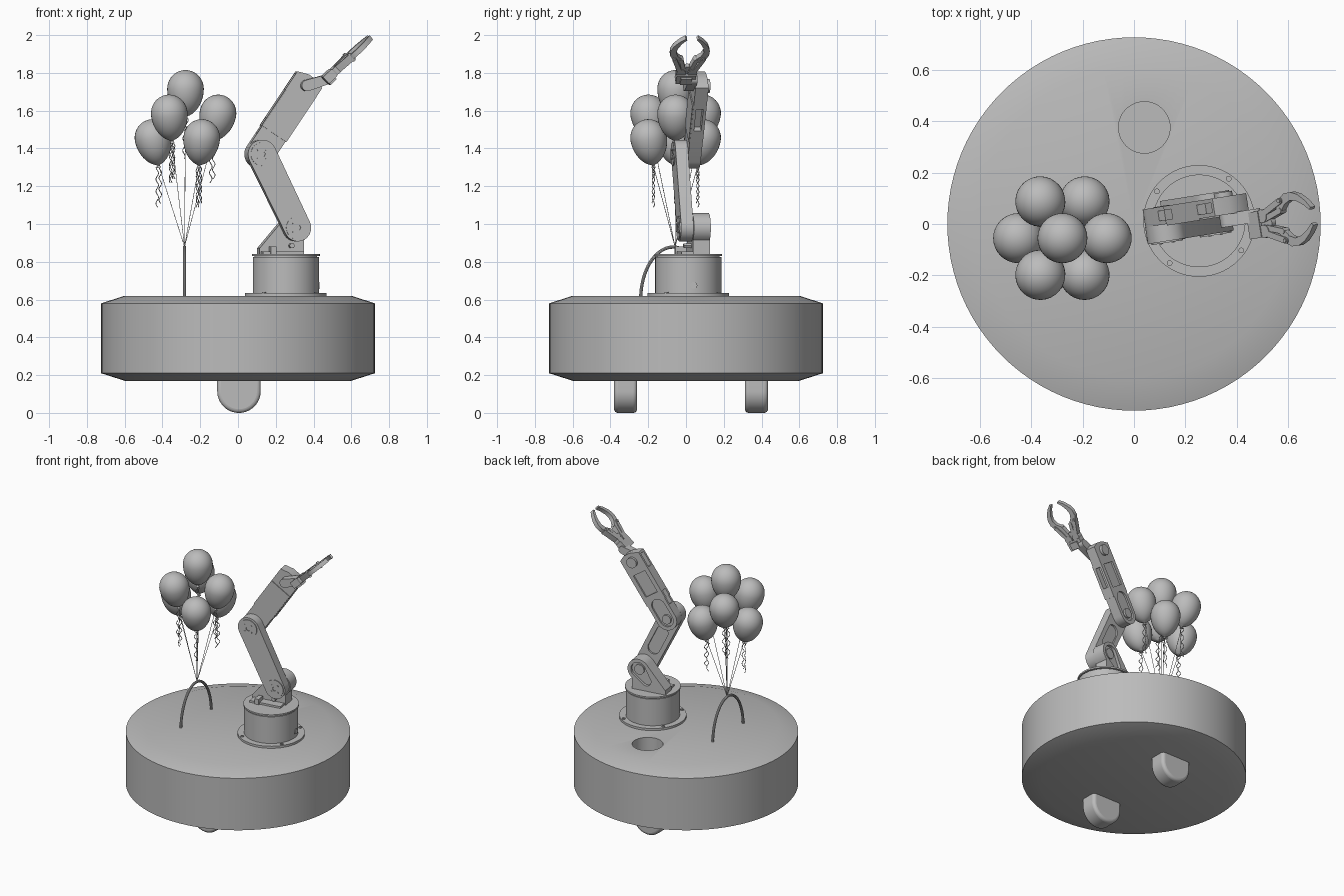
import bpy, bmesh, math
from math import sin, cos, pi, radians
from mathutils import Matrix, Vector

cube = bpy.data.objects.get("Cube")
if cube:
    bpy.data.objects.remove(cube)

grey = bpy.data.materials.new("plain_grey")
grey.use_nodes = True
grey.diffuse_color = (0.5, 0.5, 0.5, 1)
grey.node_tree.nodes["Principled BSDF"].inputs["Base Color"].default_value = (0.5, 0.5, 0.5, 1)

T = Matrix.Translation


def R(deg, axis):
    return Matrix.Rotation(radians(deg), 4, axis)


def smooth(ob):
    bpy.ops.object.select_all(action="DESELECT")
    ob.select_set(True)
    bpy.context.view_layer.objects.active = ob
    bpy.ops.object.shade_smooth_by_angle(angle=radians(35))


def finish(name, bm, mat):
    bmesh.ops.recalc_face_normals(bm, faces=bm.faces)
    bm.transform(mat)
    me = bpy.data.meshes.new(name)
    bm.to_mesh(me)
    bm.free()
    me.materials.append(grey)
    ob = bpy.data.objects.new(name, me)
    bpy.context.collection.objects.link(ob)
    smooth(ob)
    return ob


def prism(name, pts, z0, z1, mat=Matrix()):
    """Extrude a flat outline from z0 to z1."""
    bm = bmesh.new()
    lo = [bm.verts.new((x, y, z0)) for x, y in pts]
    hi = [bm.verts.new((x, y, z1)) for x, y in pts]
    bm.faces.new(lo)
    bm.faces.new(hi)
    for i in range(len(pts)):
        j = (i + 1) % len(pts)
        bm.faces.new((lo[i], lo[j], hi[j], hi[i]))
    return finish(name, bm, mat)


def revolve(name, profile, mat=Matrix(), seg=32):
    """Turn a profile of (radius, height) around z."""
    bm = bmesh.new()
    vs = [bm.verts.new((r, 0, z)) for r, z in profile]
    es = [bm.edges.new(p) for p in zip(vs, vs[1:])]
    bmesh.ops.spin(bm, geom=vs + es, cent=(0, 0, 0), axis=(0, 0, 1),
                   angle=2 * pi, steps=seg, use_merge=True)
    bmesh.ops.remove_doubles(bm, verts=bm.verts, dist=1e-5)
    return finish(name, bm, mat)


def arc(c, r, a0, a1, n=20):
    return [(c[0] + r * cos(radians(a0 + (a1 - a0) * i / n)),
             c[1] + r * sin(radians(a0 + (a1 - a0) * i / n))) for i in range(n + 1)]


def circle(c, r, n=32):
    return arc(c, r, 0, 360, n)[:-1]


def rect(x0, x1, y0, y1):
    return [(x0, y0), (x1, y0), (x1, y1), (x0, y1)]


def capsule(p, q, r, r2=None):
    a = math.degrees(math.atan2(q[1] - p[1], q[0] - p[0]))
    return arc(p, r, a + 90, a + 270) + arc(q, r2 or r, a - 90, a + 90)


def cut(ob, *cutters):
    for c in cutters:
        m = ob.modifiers.new("cut", "BOOLEAN")
        m.object, m.operation, m.solver = c, "DIFFERENCE", "EXACT"
        bpy.context.view_layer.objects.active = ob
        bpy.ops.object.modifier_apply(modifier=m.name)
        bpy.data.objects.remove(c)
    smooth(ob)


def tube(name, pts, radius, res=1):
    cu = bpy.data.curves.new(name, "CURVE")
    cu.dimensions = "3D"
    cu.bevel_depth, cu.bevel_resolution, cu.use_fill_caps = radius, res, True
    sp = cu.splines.new("POLY")
    sp.points.add(len(pts) - 1)
    for p, co in zip(sp.points, pts):
        p.co = (*co, 1)
    tmp = bpy.data.objects.new("tmp", cu)
    bpy.context.collection.objects.link(tmp)
    bpy.context.view_layer.update()
    me = bpy.data.meshes.new_from_object(tmp.evaluated_get(bpy.context.evaluated_depsgraph_get()))
    bpy.data.objects.remove(tmp)
    me.materials.clear()
    me.materials.append(grey)
    ob = bpy.data.objects.new(name, me)
    bpy.context.collection.objects.link(ob)
    smooth(ob)


# Round body with a pocket in its top
body = revolve("body", [(0, 0.17), (0.6, 0.17), (0.725, 0.21), (0.725, 0.58), (0.6, 0.62), (0, 0.62)], seg=96)
cut(body, prism("pocket", circle((0.04, 0.375), 0.1, 48), 0.46, 0.7))

# Two wheels with rounded rims
for name, y in (("front_wheel", -0.32), ("back_wheel", 0.373)):
    pts = [(-0.115, 0.21)] + arc((0, 0.115), 0.115, 180, 360, 32) + [(0.115, 0.21)]
    w = prism(name, pts, -0.061, 0.061, T((0.005, y, 0)) @ R(90, "X"))
    m = w.modifiers.new("round", "BEVEL")
    m.width, m.segments, m.angle_limit = 0.02, 4, radians(60)

# Arm turntable
BASE = T((0.253, 0.012, 0)) @ R(9, "Z")
revolve("base_flange", [(0, 0.615), (0.217, 0.615), (0.217, 0.635), (0, 0.635)], BASE, 64)
revolve("base_drum", [(0, 0.63), (0.175, 0.63), (0.175, 0.825), (0.165, 0.825), (0.165, 0.831),
                      (0.18, 0.831), (0.18, 0.842), (0, 0.842)], BASE, 64)
for k in range(4):
    p = (0.2 * cos(radians(46 + 90 * k)), 0.2 * sin(radians(46 + 90 * k)))
    screw = prism("flange_screw", circle(p, 0.011, 16), 0.63, 0.641, BASE)
    cut(screw, prism("socket", circle(p, 0.005, 6), 0.636, 0.65, BASE))
prism("drum_screw", circle((0.03, 0.675), 0.018, 20), 0.17, 0.178,
      T((0.253, 0.012, 0)) @ R(90, "Z") @ R(90, "X"))

# Arm plane: outline x runs outward, y runs up, extrusion runs to the front
ARM = BASE @ R(90, "X")
shoulder, elbow, wrist = (0.055, 0.98), (-0.135, 1.37), (0.11, 1.733)

# Shoulder bracket
pts = [(-0.138, 0.84), (0.1, 0.84), (0.1, 0.915)] + arc(shoulder, 0.078, -45, 142) + [(-0.138, 0.872)]
bracket = prism("shoulder_bracket", pts, -0.1, -0.01, ARM)
cut(bracket, prism("recess", capsule((0.0, 0.915), shoulder, 0.035, 0.055), -0.12, -0.08, ARM))
prism("shoulder_motor", circle(shoulder, 0.035), -0.09, -0.07, ARM)
prism("bracket_foot", rect(-0.13, 0.09, 0.84, 0.855), -0.09, 0.05, ARM)
prism("bracket_stop", rect(-0.09, -0.06, 0.84, 0.88), 0.0, 0.06, ARM)
prism("bracket_nut", circle((0.03, 0.885), 0.015, 6), -0.02, 0.03, ARM)

# Lower link
link = prism("lower_link", capsule(shoulder, elbow, 0.072, 0.076), -0.008, 0.058, ARM)
mid = [tuple(Vector(shoulder).lerp(Vector(elbow), t)) for t in (0.34, 0.66)]
cut(link, prism("recess", capsule(mid[0], mid[1], 0.042), -0.03, 0.004, ARM))
for name, c in (("shoulder_cap", shoulder), ("elbow_cap", elbow)):
    cap = prism(name, circle(c, 0.062), 0.05, 0.064, ARM)
    cut(cap, prism("hole", circle(c, 0.016, 6), 0.056, 0.08, ARM))
    for k in range(4):
        a = radians(45 + 90 * k)
        prism(name + "_pin", circle((c[0] + 0.032 * cos(a), c[1] + 0.032 * sin(a)), 0.006, 10),
              0.06, 0.067, ARM)

# Forearm, in a frame that runs from elbow to wrist
FORE = ARM @ T((*elbow, 0)) @ R(56, "Z")
pts = arc((0, 0), 0.075, 90, 270) + [(0.13, -0.075), (0.13, -0.08), (0.475, -0.08), (0.495, -0.035),
                                     (0.495, 0.02), (0.475, 0.08), (0.13, 0.08), (0.13, 0.075)]
fore = prism("forearm", pts, -0.078, -0.008, FORE)
cut(fore,
    prism("slot", rect(0.2, 0.34, -0.1, -0.04), -0.062, -0.024, FORE),
    prism("slot", rect(0.36, 0.46, 0.04, 0.1), -0.062, -0.024, FORE),
    prism("slot", rect(0.08, 0.18, 0.045, 0.1), -0.062, -0.024, FORE),
    prism("slot", capsule((0, 0), (0.1, 0), 0.05), -0.1, -0.066, FORE),
    prism("slot", rect(0.19, 0.35, -0.05, 0.05), -0.1, -0.066, FORE))
prism("elbow_motor", circle((0, 0), 0.032), -0.08, -0.06, FORE)
prism("wrist_motor", circle((0.435, 0), 0.036), -0.096, -0.07, FORE)
prism("forearm_cover", rect(0.13, 0.36, -0.077, 0.077), -0.01, -0.002, FORE)
prism("wrist_pin", circle((0.435, 0), 0.018), -0.01, 0.014, FORE)

# Gripper: outline x runs to the tips, y across the jaws
prism("wrist_arm", capsule(wrist, (0.215, 1.765), 0.03, 0.026), -0.012, 0.04, ARM)
GRIP = BASE @ T((0.2, -0.05, 1.76)) @ R(-43, "Y")
prism("palm", rect(0, 0.062, -0.052, 0.052), -0.024, 0.024, GRIP)
prism("palm_motor", rect(0.005, 0.05, -0.03, 0.03), -0.036, -0.02, GRIP)
prism("palm_nose", capsule((0.05, 0), (0.1, 0), 0.03, 0.018), -0.012, 0.012, GRIP)
for side, s in (("left", 1), ("right", -1)):
    def flip(pts):
        return [(x, s * y) for x, y in pts]
    prism(side + "_gear", flip(circle((0.075, 0.03), 0.026, 16)), -0.02, 0.02, GRIP)
    prism(side + "_inner_link", flip(capsule((0.09, 0.018), (0.168, 0.04), 0.011)), -0.017, 0.017, GRIP)
    prism(side + "_outer_link", flip(capsule((0.075, 0.035), (0.18, 0.078), 0.012)), -0.02, 0.02, GRIP)
    prism(side + "_link_pin", flip(circle((0.18, 0.078), 0.008, 12)), -0.025, 0.025, GRIP)
    outer = [(0.15, 0.045), (0.17, 0.085), (0.205, 0.104), (0.24, 0.105), (0.275, 0.092), (0.31, 0.065), (0.335, 0.035)]
    inner = [(0.326, 0.026), (0.3, 0.048), (0.265, 0.067), (0.23, 0.074), (0.2, 0.062), (0.168, 0.027)]
    prism(side + "_finger", flip(outer + inner), -0.014, 0.014, GRIP)

# Arched holder for the strings
tube("string_arch", [(-0.283, -0.068 - 0.172 * cos(pi * i / 32), 0.6 + 0.278 * sin(pi * i / 32))
                     for i in range(33)], 0.009, 3)

# Balloons: one in the middle, six around it at alternating heights
middle = Vector((-0.278, -0.055, 1.715))
tie = Vector((-0.283, -0.058, 0.88))
centres = [middle]
for k in range(6):
    a = radians(60 * k)
    centres.append(Vector((middle.x + 0.172 * cos(a), middle.y + 0.165 * sin(a), 1.455 if k % 2 else 1.585)))
shape = [(0.097 * cos(radians(90 - 9 * i)), 0.15 + 0.1 * sin(radians(90 - 9 * i))) for i in range(11)]
shape[0] = (0, 0.25)
shape += [(0.097 * cos(radians(8 * i)) ** 1.2, 0.15 - 0.146 * sin(radians(8 * i))) for i in range(1, 11)]
shape += [(0.006, 0.002), (0.012, -0.01), (0, -0.01)]
for k, c in enumerate(centres):
    axis = Vector(((c.x - middle.x) * 1.2, (c.y - middle.y) * 1.2, 1)).normalized()
    knot = c - axis * 0.15
    revolve("balloon", shape, T(knot) @ axis.to_track_quat("Z", "Y").to_matrix().to_4x4())
    tube("string", [knot, tie], 0.0016)
    for d in (-1, 1):
        curl = [knot + Vector((d * 0.008 + 0.007 * sin(i * 0.9 + k), 0.007 * cos(i * 0.9 + d), -0.21 * i / 24 + d * 0.01 * i / 24))
                for i in range(25)]
        tube("curled_ribbon", [knot] + curl[1:], 0.0022)
